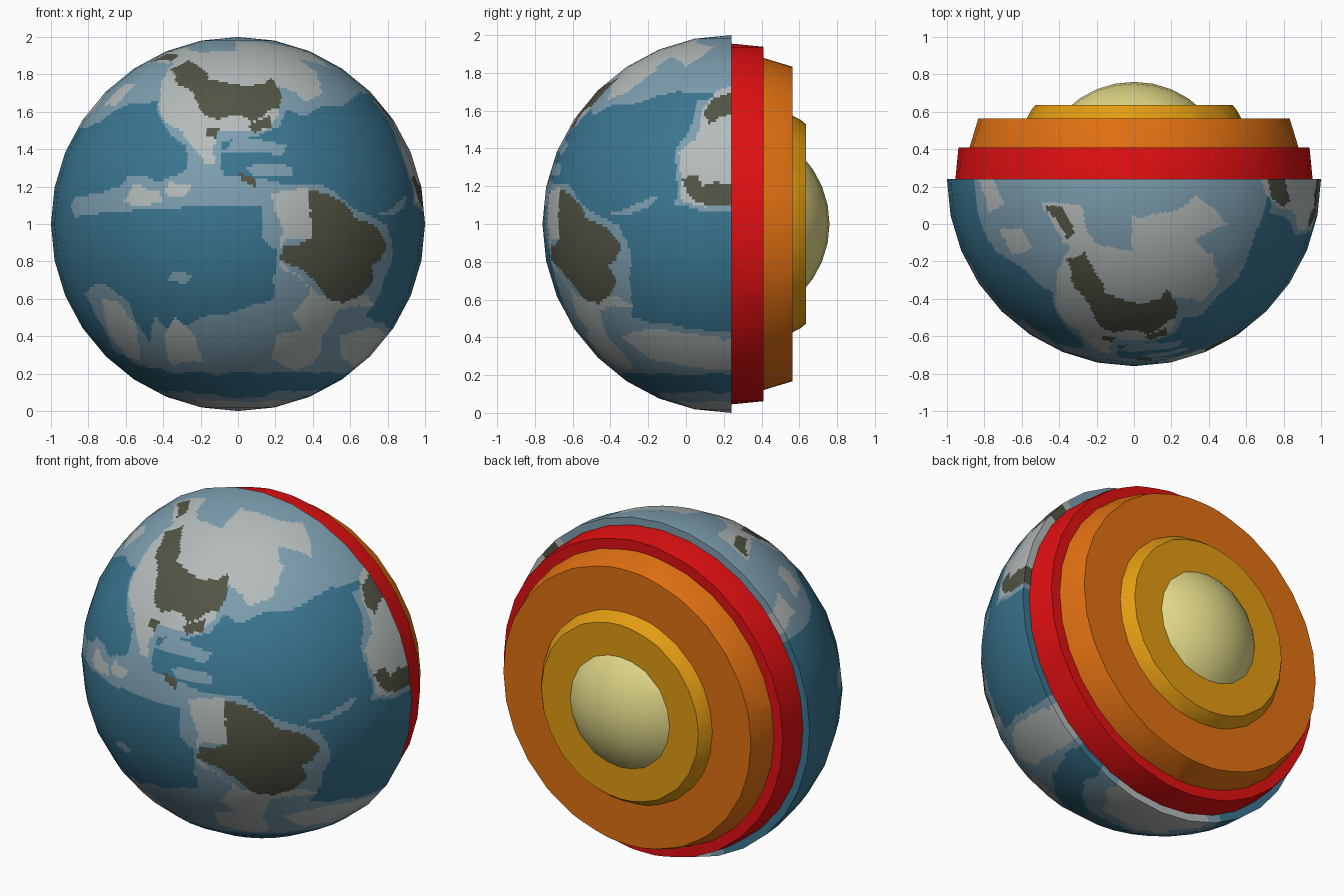
import bpy, bmesh, math
from mathutils import Vector, noise

if "Cube" in bpy.data.objects:
    bpy.data.objects.remove(bpy.data.objects["Cube"])

C = Vector((0, 0.24, 1))          # shared centre of all the shells


def material(name, rgb):
    m = bpy.data.materials.new(name)
    m.diffuse_color = (*rgb, 1)
    m.use_nodes = True
    m.node_tree.nodes["Principled BSDF"].inputs["Base Color"].default_value = m.diffuse_color
    return m


DEEP, SHALLOW, PALE, FOREST = range(4)
surface = [material("deep_ocean", (0.042, 0.18, 0.28)),
           material("shallow_ocean", (0.205, 0.342, 0.43)),
           material("pale_land", (0.46, 0.50, 0.495)),
           material("olive_land", (0.085, 0.09, 0.06))]


def sphere(radius):
    bm = bmesh.new()
    bmesh.ops.create_uvsphere(bm, u_segments=32, v_segments=16, radius=radius)
    return bm


def add_object(bm, name, mats):
    me = bpy.data.meshes.new(name)
    bm.to_mesh(me)
    bm.free()
    ob = bpy.data.objects.new(name, me)
    ob.location = C
    bpy.context.collection.objects.link(ob)
    for m in mats:
        me.materials.append(m)
    return ob


# Inner layers: slices of concentric spheres, each capped at the back
def layer(name, radius, y0, y1, rgb):
    bm = sphere(radius)
    for y, sign in ((y0, -1), (y1, 1)):
        if abs(y) >= radius:
            continue
        bmesh.ops.bisect_plane(bm, geom=bm.verts[:] + bm.edges[:] + bm.faces[:], dist=1e-5,
                               plane_co=(0, y, 0), plane_no=(0, sign, 0), clear_outer=True)
    rim = [e for e in bm.edges if e.is_boundary and all(abs(v.co.y - y1) < 1e-3 for v in e.verts)]
    if rim:
        bmesh.ops.contextual_create(bm, geom=rim)
    bmesh.ops.recalc_face_normals(bm, faces=bm.faces[:])
    if sum(f.normal.dot(f.calc_center_median()) for f in bm.faces) < 0:
        bmesh.ops.reverse_faces(bm, faces=bm.faces[:])
    ob = add_object(bm, name, [material(name + "_colour", rgb)])
    bpy.ops.object.select_all(action='DESELECT')
    ob.select_set(True)
    bpy.context.view_layer.objects.active = ob
    bpy.ops.object.shade_smooth_by_angle(angle=math.radians(30))


layer("upper_mantle", 0.955, 0.0, 0.17, (0.76, 0.005, 0.006))
layer("lower_mantle", 0.895, 0.17, 0.325, (0.76, 0.165, 0.006))
layer("outer_core", 0.662, 0.325, 0.395, (0.76, 0.33, 0.006))
layer("inner_core", 0.52, 0.395, 1.0, (0.76, 0.70, 0.25))

# Painted regions: outlines seen from the front (F), right (R) or top (T)
regions = []


def paint(colour, view, *pts):
    xs, ys = [p[0] for p in pts], [p[1] for p in pts]
    regions.append((colour, view, pts, (min(xs), max(xs), min(ys), max(ys))))


# northern shallow sea and the coast running south
paint(SHALLOW, 'F', (-1.1, 2.1), (-1.1, 1.52), (-.83, 1.52), (-.74, 1.55), (-.6, 1.64), (-.43, 1.67),
      (-.43, 1.58), (-.38, 1.5), (-.28, 1.42), (-.27, 1.28), (-.08, 1.27), (-.1, 1.45), (.1, 1.47),
      (.22, 1.53), (.27, 1.62), (.36, 1.58), (.45, 1.63), (.58, 1.64), (.65, 1.71), (1.1, 1.69), (1.1, 2.1))
paint(DEEP, 'F', (.19, 1.85), (.27, 1.86), (.38, 1.82), (.33, 1.79), (.24, 1.79))
# equatorial shallows and islands
paint(SHALLOW, 'F', (-.9, 1.1), (-.87, 1.15), (-.66, 1.18), (-.6, 1.27), (-.4, 1.23), (-.25, 1.3),
      (0, 1.26), (.25, 1.22), (.4, 1.2), (.15, 1.1), (-.2, 1.1), (-.5, 1.07), (-.7, 1.07), (-.88, 1.03))
paint(SHALLOW, 'F', (-.1, 1.38), (-.03, 1.46), (.1, 1.45), (.27, 1.42), (.25, 1.37), (.06, 1.39))
paint(SHALLOW, 'F', (.05, 1.3), (.2, 1.33), (.28, 1.31), (.28, 1.26), (.1, 1.25))
paint(PALE, 'F', (-.62, 1.13), (-.56, 1.21), (-.42, 1.18), (-.4, 1.12), (-.55, 1.09))
paint(PALE, 'F', (-.39, 1.16), (-.36, 1.23), (-.25, 1.2), (-.28, 1.15))
paint(FOREST, 'F', (0, 1.28), (.1, 1.24), (.1, 1.2), (.02, 1.23))
paint(SHALLOW, 'R', (-.42, 1.04), (-.3, 1.1), (-.16, 1.14), (-.18, 1.09), (-.32, 1.05))
# southern shallow sea
paint(SHALLOW, 'F', (-.82, .63), (-.74, .69), (-.6, .61), (-.53, .43), (-.48, .36), (-.45, .5),
      (-.35, .42), (-.2, .5), (.04, .54), (.18, .6), (.2, .7), (.21, .86), (.13, .92), (.14, 1.1),
      (.2, 1.2), (.45, 1.22), (.6, 1.1), (.8, 1.0), (.84, .85), (.77, .65), (.7, .5), (.85, .42),
      (1.1, .42), (1.1, .24), (.6, .2), (0, .2), (-.3, .2), (-.55, .24), (-.68, .35))
paint(SHALLOW, 'F', (-.37, .7), (-.34, .75), (-.25, .71), (-.28, .67))
# polar south
paint(SHALLOW, 'F', (-.6, .1), (-.3, .1), (0, .07), (.3, .1), (.6, .1), (.5, -.1), (-.5, -.1))
paint(PALE, 'F', (-.4, .06), (0, .035), (.4, .06), (.4, -.1), (-.4, -.1))
# southern pale shoals
paint(PALE, 'F', (-.74, .6), (-.65, .59), (-.55, .46), (-.52, .26), (-.6, .28), (-.7, .42))
paint(PALE, 'F', (-.4, .4), (-.33, .5), (-.25, .42), (-.18, .27), (-.35, .24))
paint(PALE, 'F', (.55, .4), (.72, .45), (.8, .4), (.75, .28), (.62, .22), (.55, .3))
# northern continent
paint(PALE, 'F', (-.42, 1.62), (-.41, 1.78), (-.33, 1.88), (0, 1.9), (.25, 1.9), (.42, 1.82),
      (.45, 1.7), (.36, 1.66), (.27, 1.74), (.17, 1.82), (.22, 1.6), (.15, 1.5), (-.13, 1.5),
      (-.12, 1.32), (-.17, 1.32), (-.25, 1.42), (-.3, 1.5), (-.4, 1.55))
paint(PALE, 'T', (-.5, .12), (-.3, .1), (-.22, -.1), (0, -.15), (-.02, .05), (.2, .06), (.34, .15),
      (.5, 0), (.33, -.08), (.45, -.25), (.3, -.4), (0, -.4), (-.3, -.15), (-.38, -.1))
paint(FOREST, 'F', (-.36, 1.83), (-.26, 1.88), (-.18, 1.83), (-.15, 1.77), (.04, 1.75), (.14, 1.75),
      (.18, 1.78), (.24, 1.7), (.22, 1.63), (.15, 1.6), (.09, 1.55), (-.02, 1.59), (-.12, 1.56),
      (-.2, 1.6), (-.23, 1.7), (-.31, 1.75))
paint(FOREST, 'T', (-.48, .1), (-.38, .09), (-.32, -.05), (-.36, -.08), (-.42, .02))
paint(FOREST, 'F', (-.18, 1.52), (-.11, 1.51), (-.13, 1.47), (-.18, 1.48))
paint(FOREST, 'F', (.06, 1.53), (.16, 1.58), (.17, 1.52), (.1, 1.49))
paint(PALE, 'T', (-.72, -.03), (-.6, -.03), (-.55, -.14), (-.66, -.17))
paint(PALE, 'T', (-.85, .3), (-.78, .3), (-.7, .1), (-.78, .05))
# southern continent
paint(PALE, 'F', (.18, 1.16), (.38, 1.2), (.42, .93), (.26, .92), (.22, .8), (.34, .7), (.42, .62),
      (.7, .62), (.74, .56), (.55, .55), (.47, .42), (.4, .25), (.3, .21), (.18, .27), (.2, .4),
      (.34, .43), (.3, .5), (.4, .66), (.22, .77), (.24, .95))
paint(FOREST, 'F', (.38, 1.18), (.47, 1.17), (.57, 1.11), (.65, 1.03), (.76, .97), (.8, .89),
      (.77, .82), (.72, .77), (.72, .68), (.66, .61), (.57, .58), (.47, .61), (.42, .69), (.33, .76),
      (.23, .8), (.25, .88), (.32, .88), (.4, .93), (.38, 1.05))
# eastern continent at the cut edge
paint(SHALLOW, 'R', (-.05, 1.1), (-.06, 1.39), (.02, 1.5), (.06, 1.66), (.3, 1.72), (.3, 1.06), (.1, 1.07))
paint(PALE, 'R', (-.03, 1.12), (-.03, 1.38), (.05, 1.44), (.09, 1.6), (.15, 1.72), (.3, 1.75),
      (.3, 1.1), (.1, 1.09))
paint(FOREST, 'R', (-.03, 1.24), (.06, 1.25), (.08, 1.2), (.17, 1.23), (.3, 1.18), (.3, 1.09),
      (.12, 1.09), (0, 1.16))
paint(FOREST, 'R', (.1, 1.58), (.14, 1.68), (.3, 1.71), (.3, 1.62), (.18, 1.57), (.12, 1.52))


def inside(a, b, pts):
    hit = False
    for (x0, y0), (x1, y1) in zip(pts, pts[1:] + pts[:1]):
        if (y0 > b) != (y1 > b) and a < (x1 - x0) * (b - y0) / (y1 - y0) + x0:
            hit = not hit
    return hit


def colour_at(direction):
    p = direction + noise.noise_vector(direction * 9) * 0.018    # ragged coastline
    p = p + C
    for colour, view, pts, (a0, a1, b0, b1) in reversed(regions):
        if (view == 'R' and p.x < 0) or (view == 'T' and p.z < 1):
            continue
        a, b = {'F': (p.x, p.z), 'R': (p.y, p.z), 'T': (p.x, p.y)}[view]
        if a0 <= a <= a1 and b0 <= b <= b1 and inside(a, b, pts):
            return colour
    return DEEP


# Crust: front half sphere, finely cut so the map can be painted on it
bm = sphere(1.0)
bmesh.ops.delete(bm, geom=[v for v in bm.verts if v.co.y > 1e-4], context='VERTS')
bmesh.ops.subdivide_edges(bm, edges=bm.edges[:], cuts=11, use_grid_fill=True)
# back rim, running in to the mantle
ext = bmesh.ops.extrude_edge_only(bm, edges=[e for e in bm.edges if e.is_boundary])
for v in [g for g in ext["geom"] if isinstance(g, bmesh.types.BMVert)]:
    v.co *= 0.95
bmesh.ops.recalc_face_normals(bm, faces=bm.faces[:])
if sum(f.normal.dot(f.calc_center_median()) for f in bm.faces) < 0:
    bmesh.ops.reverse_faces(bm, faces=bm.faces[:])
for f in bm.faces:
    f.smooth = True
    f.material_index = colour_at(f.calc_center_median().normalized())
crust = add_object(bm, "crust", surface)

# round shading over the faceted outline, flat shading on the rim
me = crust.data
normals = [None] * len(me.loops)
for poly in me.polygons:
    rim = abs(poly.center.y) < 1e-4
    for i in poly.loop_indices:
        n = Vector((0, 1, 0)) if rim else me.vertices[me.loops[i].vertex_index].co.normalized()
        normals[i] = tuple(n)
me.normals_split_custom_set(normals)
